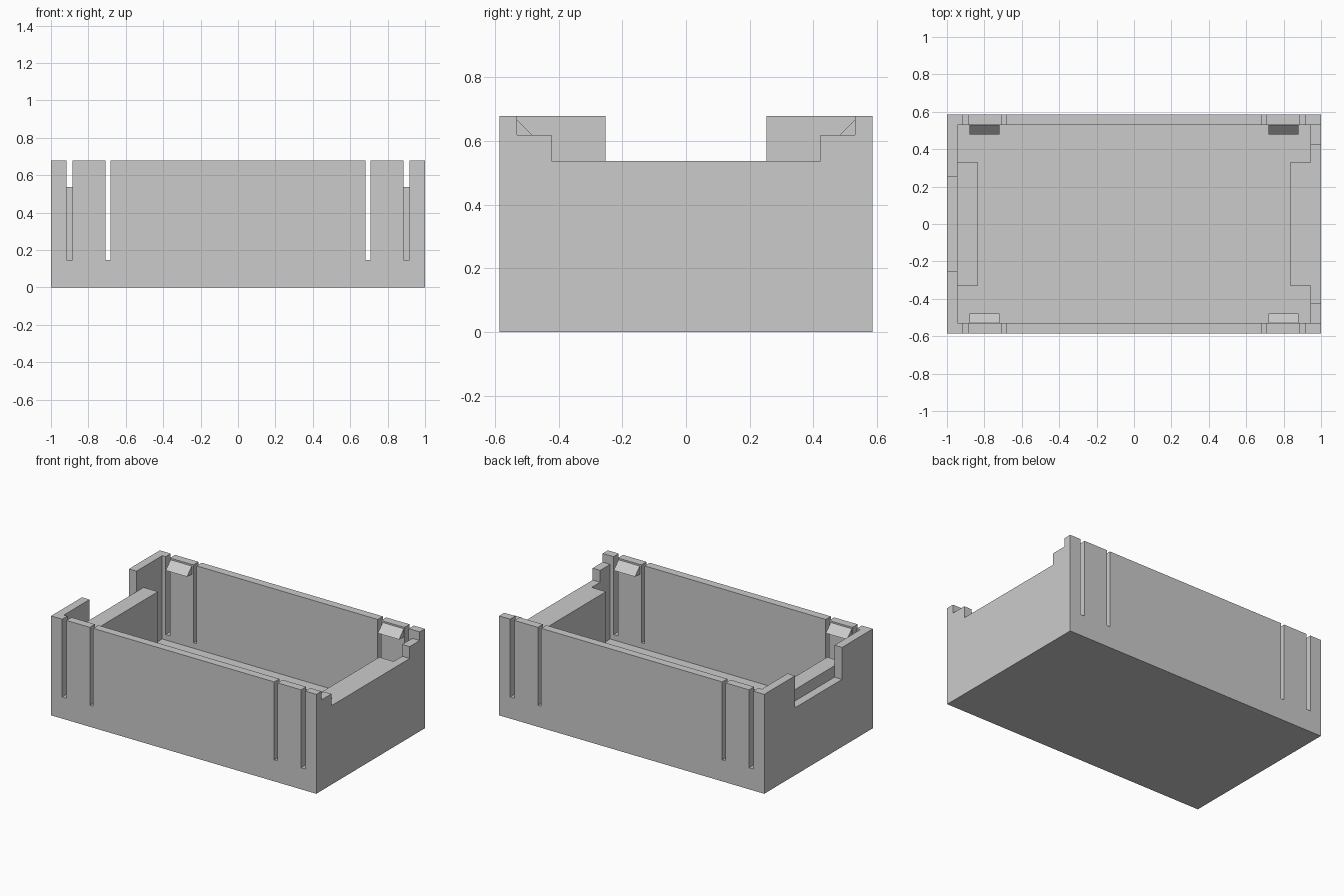
import bpy
import bmesh
from mathutils import Vector

cube = bpy.data.objects.get("Cube")
if cube:
    bpy.data.objects.remove(cube, do_unlink=True)

# Overall sizes
LENGTH, DEPTH, HEIGHT = 1.0, 0.585, 0.678     # half length, half depth, full height
IN_X, IN_Y, FLOOR = 0.943, 0.53, 0.11         # inside of the walls, top of the floor
LEDGE_X, LEDGE_Y, LEDGE_Z = 0.835, 0.33, 0.538
ABOVE = 1.0

grey = bpy.data.materials.new("plain_grey")
grey.use_nodes = True
colour = (0.6, 0.6, 0.6, 1)
grey.diffuse_color = colour
grey.node_tree.nodes["Principled BSDF"].inputs["Base Color"].default_value = colour


def prism(name, points, sweep):
    """Closed solid made by sweeping a flat outline along a vector."""
    bm = bmesh.new()
    face = bm.faces.new([bm.verts.new(p) for p in points])
    swept = bmesh.ops.extrude_face_region(bm, geom=[face])
    moved = [v for v in swept["geom"] if isinstance(v, bmesh.types.BMVert)]
    bmesh.ops.translate(bm, verts=moved, vec=Vector(sweep))
    bmesh.ops.recalc_face_normals(bm, faces=bm.faces)
    mesh = bpy.data.meshes.new(name)
    bm.to_mesh(mesh)
    bm.free()
    mesh.materials.append(grey)
    obj = bpy.data.objects.new(name, mesh)
    bpy.context.collection.objects.link(obj)
    return obj


def box(name, x0, x1, y0, y1, z0, z1):
    outline = [(x0, y0, z0), (x1, y0, z0), (x1, y1, z0), (x0, y1, z0)]
    return prism(name, outline, (0, 0, z1 - z0))


def cut(target, cutter):
    """Subtract the cutter from the target and discard it."""
    cutter.hide_render = True
    mod = target.modifiers.new("cut", "BOOLEAN")
    mod.operation = "DIFFERENCE"
    mod.solver = "EXACT"
    mod.object = cutter
    bpy.context.view_layer.objects.active = target
    bpy.ops.object.modifier_apply(modifier=mod.name)
    bpy.data.objects.remove(cutter, do_unlink=True)


# Tray body
tray = box("tray", -LENGTH, LENGTH, -DEPTH, DEPTH, 0, HEIGHT)

# Cavity outline leaves a solid ledge block against each end wall
quarter = [(LEDGE_X, 0), (LEDGE_X, LEDGE_Y), (IN_X, LEDGE_Y), (IN_X, IN_Y)]
right_half = [(x, -y) for x, y in reversed(quarter[1:])] + quarter[1:]
plan = right_half + [(-x, -y) for x, y in right_half]
cut(tray, prism("cavity", [(x, y, FLOOR) for x, y in plan], (0, 0, ABOVE)))
cut(tray, box("ledge_space", -IN_X, IN_X, -LEDGE_Y, LEDGE_Y, LEDGE_Z, ABOVE))

# Stepped opening in one end wall, plain notch in the other
cut(tray, box("step_low", 0.86, 1.1, -0.422, 0.422, LEDGE_Z, ABOVE))
cut(tray, box("step_high", 0.86, 1.1, -IN_Y, IN_Y, 0.619, ABOVE))
cut(tray, box("end_notch", -1.1, -IN_X, -0.253, 0.253, 0.46, ABOVE))

# Slots that free the spring tabs, and a catch wedge on each tab
for sx in (-1, 1):
    for sy in (-1, 1):
        for near, far in ((0.683, 0.708), (0.885, 0.917)):
            x0, x1 = sorted((sx * near, sx * far))
            y0, y1 = sorted((sy * 0.5, sy * 0.65))
            cut(tray, box("slot", x0, x1, y0, y1, 0.147, ABOVE))
        side = ("left" if sx > 0 else "right") + ("_back" if sy > 0 else "_front")
        x = sx * 0.8 - 0.08
        wedge = [(x, sy * IN_Y, 0.667), (x, sy * 0.478, 0.614), (x, sy * IN_Y, 0.61)]
        prism("catch_" + side, wedge, (0.16, 0, 0))
